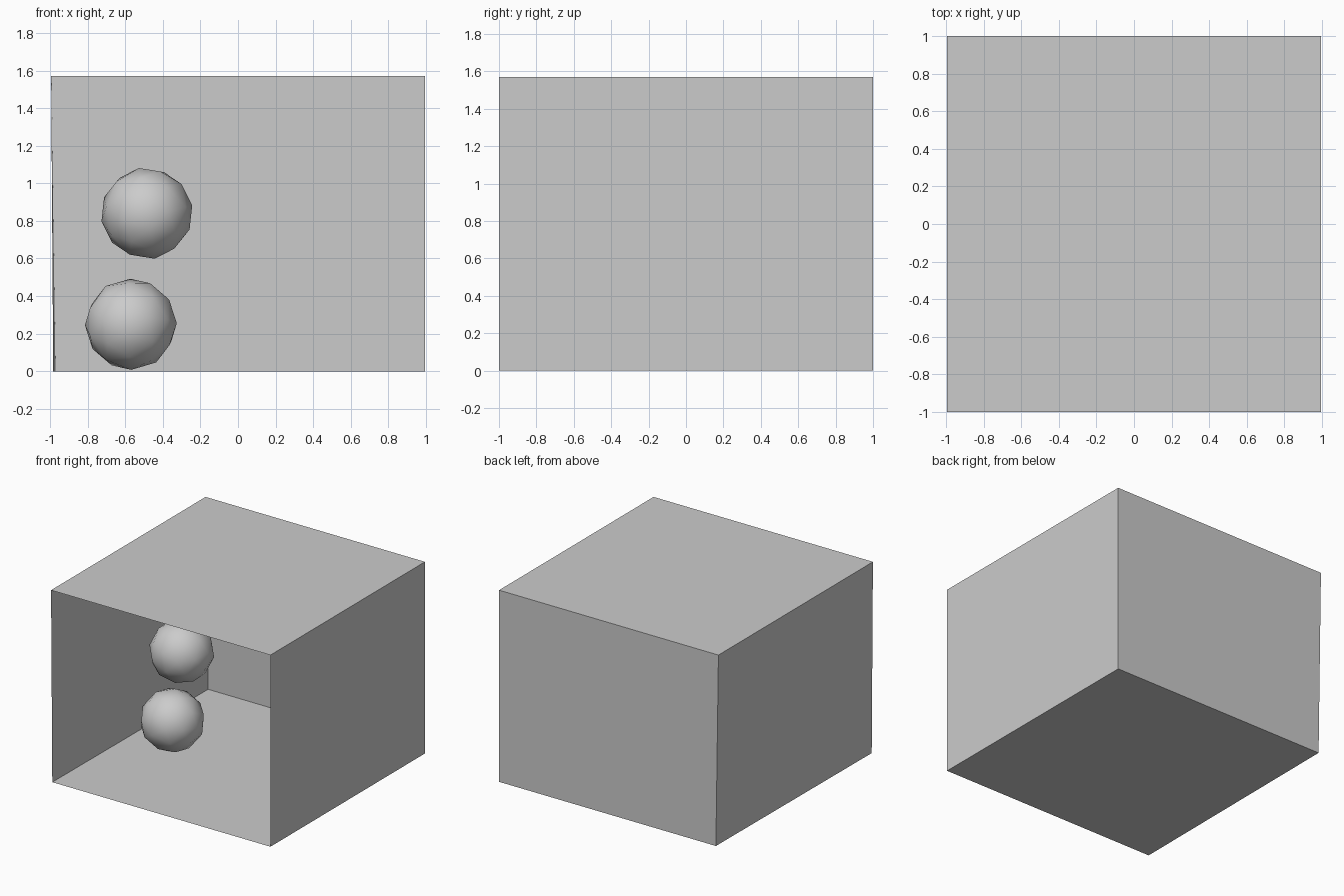
import bpy
from math import radians

cube = bpy.data.objects.get("Cube")
if cube:
    bpy.data.objects.remove(cube, do_unlink=True)

# One plain grey for the whole model
grey = bpy.data.materials.new("light_grey")
grey.use_nodes = True
COLOUR = (0.6, 0.6, 0.6, 1)
grey.diffuse_color = COLOUR
grey.node_tree.nodes["Principled BSDF"].inputs["Base Color"].default_value = COLOUR

W, D, H = 0.994, 1.0, 1.57  # half width, half depth, height

# Room corners; the left side leans in slightly towards the floor and the back
floor_fl, floor_fr = (-0.983, -D, 0), (W, -D, 0)
floor_bl, floor_br = (-0.971, D, 0), (W, D, 0)
top_fl, top_fr = (-W, -D, H), (W, -D, H)
top_bl, top_br = (-W, D, H), (W, D, H)


def panel(name, *corners):
    """Single flat wall facing into the room."""
    mesh = bpy.data.meshes.new(name)
    mesh.from_pydata(corners, [], [(0, 1, 2, 3)])
    mesh.materials.append(grey)
    obj = bpy.data.objects.new(name, mesh)
    bpy.context.collection.objects.link(obj)


def ball(name, location, tilt):
    """Smooth-shaded low-poly ball."""
    bpy.ops.mesh.primitive_ico_sphere_add(
        subdivisions=2, radius=0.245, location=location,
        rotation=[radians(a) for a in tilt])
    obj = bpy.context.object
    obj.name = name
    obj.data.materials.append(grey)
    bpy.ops.object.shade_smooth()


# Room, open at the front
panel("floor", floor_fl, floor_fr, floor_br, floor_bl)
panel("ceiling", top_fl, top_bl, top_br, top_fr)
panel("back_wall", floor_bl, floor_br, top_br, top_bl)
panel("right_side_wall", floor_fl, floor_bl, top_bl, top_fl)
panel("left_side_wall", floor_fr, top_fr, top_br, floor_br)

# Two balls, one above the other
ball("upper_ball", (-0.485, -0.035, 0.84), (20, 15, 10))
ball("lower_ball", (-0.57, -0.035, 0.25), (10, 25, 0))
